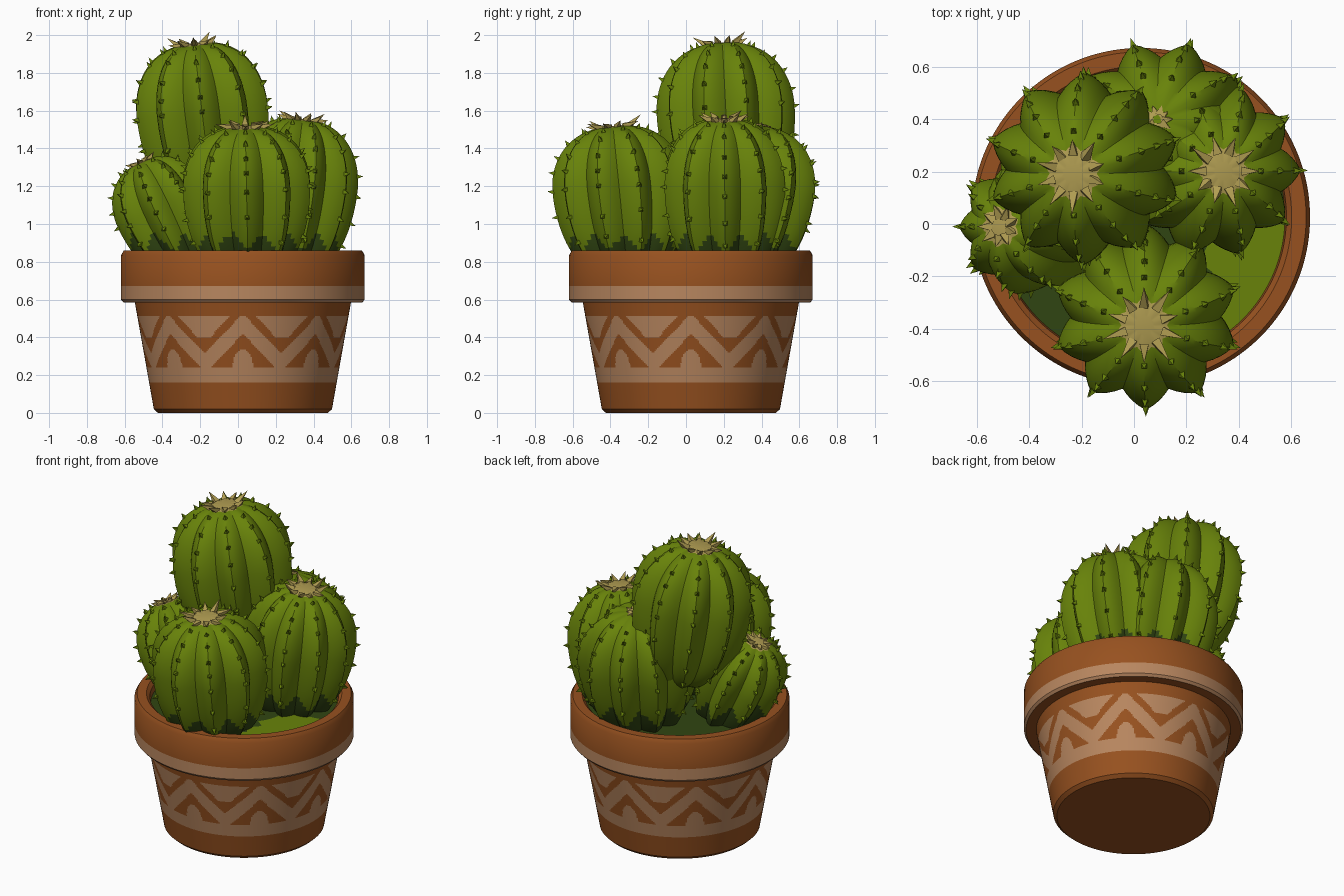
import bpy, bmesh, math, random
from mathutils import Vector

if "Cube" in bpy.data.objects:
    bpy.data.objects.remove(bpy.data.objects["Cube"])

random.seed(4)

def material(name, rgb):
    m = bpy.data.materials.new(name)
    m.diffuse_color = (*rgb, 1)
    m.use_nodes = True
    m.node_tree.nodes["Principled BSDF"].inputs["Base Color"].default_value = m.diffuse_color
    return m

GREEN = material("cactus green", (0.138, 0.226, 0.003))
DARK = material("deep green", (0.03, 0.06, 0.006))
TAN = material("straw tan", (0.44, 0.34, 0.085))
CLAY = material("terracotta", (0.31, 0.083, 0.014))
PALE = material("pale clay", (0.48, 0.24, 0.115))
CX = CY = 0.026                      # pot centre

def finish(bm, name, mats, angle):
    bmesh.ops.recalc_face_normals(bm, faces=bm.faces)
    me = bpy.data.meshes.new(name)
    bm.to_mesh(me)
    bm.free()
    for m in mats:
        me.materials.append(m)
    ob = bpy.data.objects.new(name, me)
    bpy.context.collection.objects.link(ob)
    bpy.context.view_layer.objects.active = ob
    ob.select_set(True)
    bpy.ops.object.shade_smooth_by_angle(angle=math.radians(angle))
    ob.select_set(False)
    return ob

def painted(phi, z):
    """True where the pot carries pale paint: bands, zigzag, triangles, arches."""
    if 0.16 < z < 0.24:
        return True
    if not 0.24 <= z < 0.515:
        return False
    t = ((phi + math.pi / 2) / (math.pi / 4)) % 1.0
    u = 2 * min(t, 1 - t)            # 0 at arch, 1 at hanging triangle
    zig = 0.47 - 0.21 * u
    arch = (u / 0.27) ** 2 + ((z - 0.24) / 0.095) ** 2 < 1
    return abs(z - zig) < 0.052 or z > max(zig + 0.105, 0.40) or arch

# Pot: one lathed shell with a fine painted belt
def wall(z):
    return 0.468 + 0.105 * z / 0.59
profile = [(0.0, 0.0), (0.45, 0.0), (wall(0.02), 0.02)]
profile += [(wall(z), z) for z in (0.08, 0.16)]
profile += [(wall(0.16 + 0.36 * i / 45), 0.16 + 0.36 * i / 45) for i in range(1, 46)]
profile += [(wall(0.585), 0.585), (0.632, 0.585), (0.645, 0.60), (0.645, 0.672),
            (0.645, 0.835), (0.63, 0.86), (0.575, 0.86), (0.555, 0.84), (0.545, 0.77)]
N = 400
bm = bmesh.new()
rings = []
for r, z in profile:
    if r == 0:
        rings.append([bm.verts.new((CX, CY, z))] * N)
    else:
        rings.append([bm.verts.new((CX + r * math.cos(2 * math.pi * i / N),
                                    CY + r * math.sin(2 * math.pi * i / N), z)) for i in range(N)])
for k in range(len(rings) - 1):
    a, b = rings[k], rings[k + 1]
    z = (profile[k][1] + profile[k + 1][1]) / 2
    for i in range(N):
        j = (i + 1) % N
        quad = [a[i], a[j], b[j], b[i]]
        f = bm.faces.new(list(dict.fromkeys(quad)))
        rim_band = profile[k][0] > 0.63 and 0.59 < z < 0.67
        f.material_index = int(rim_band or painted(2 * math.pi * (i + 0.5) / N, z))
finish(bm, "pot", [CLAY, PALE], 35)

# Mossy soil, lighter in the open patch at front right
bm = bmesh.new()
S, M = 48, 8
centre = bm.verts.new((CX, CY, 0.80))
prev = None
for k in range(1, M + 1):
    r = 0.552 * k / M
    ring = [bm.verts.new((CX + r * math.cos(2 * math.pi * i / S),
                          CY + r * math.sin(2 * math.pi * i / S), 0.80)) for i in range(S)]
    for i in range(S):
        j = (i + 1) % S
        bm.faces.new([prev[i], prev[j], ring[j], ring[i]] if prev else [centre, ring[i], ring[j]])
    prev = ring
for f in bm.faces:
    c = f.calc_center_median()
    f.material_index = 0 if c.x > 0.27 and c.y < 0.1 else 1
finish(bm, "soil", [GREEN, DARK], 30)

def spike(bm, base, direction, length, radius, mat):
    d = direction.normalized()
    s = d.orthogonal().normalized()
    t = d.cross(s)
    base = base - d * 0.012
    ring = [bm.verts.new(base + radius * (s * math.cos(q) + t * math.sin(q)))
            for q in (0, math.pi / 2, math.pi, 3 * math.pi / 2)]
    tip = bm.verts.new(base + d * (length + 0.012))
    for i in range(4):
        bm.faces.new([ring[i], ring[(i + 1) % 4], tip]).material_index = mat

def cactus(name, centre, R, up, low, axis, ribs, phase, crown, dark_z=0.85):
    """Ribbed egg-shaped body, spines down each ridge and a straw crown."""
    centre = Vector(centre)
    rot = Vector((0, 0, 1)).rotation_difference(Vector(axis))
    SEG = 8

    def point(a, phi, u):
        r = R * max(math.cos(a), 0) ** 0.8 * (1 - 0.19 * u ** 1.15)
        h = math.sin(a) * (up if a > 0 else low)
        return centre + rot @ Vector((r * math.cos(phi), r * math.sin(phi), h))

    bm = bmesh.new()
    a0 = -math.asin(min(0.99, (centre.z - 0.77) / low))
    a1 = math.radians(77 if crown > 0.06 else 83)
    K = 36
    angles = [a0 + (a1 - a0) * i / K for i in range(K + 1)] + [math.radians(86)]
    n = ribs * SEG
    us = [1 - abs(2 * ((i % SEG) / SEG) - 1) for i in range(n)]   # 0 ridge, 1 valley
    rings = [[bm.verts.new(point(a, phase + 2 * math.pi * i / n, us[i])) for i in range(n)]
             for a in angles]
    cap = 2 if crown > 0.06 else 0
    for k in range(K + 1):
        for i in range(n):
            j = (i + 1) % n
            f = bm.faces.new([rings[k][i], rings[k][j], rings[k + 1][j], rings[k + 1][i]])
            u = (us[i] + us[j]) / 2
            z = f.calc_center_median().z
            f.material_index = cap if k == K else int(z < dark_z + 0.11 * u)
    bm.faces.new(rings[-1]).material_index = cap
    bm.faces.new(rings[0]).material_index = 1
    # spines along ridges
    for b in range(ribs):
        phi = phase + 2 * math.pi * b / ribs
        for s in range(8):
            a = math.radians(-52 + 17 * s + random.uniform(-3, 3))
            p = point(a, phi, 0)
            if p.z < 0.88:
                continue
            out = rot @ Vector((math.cos(a) * math.cos(phi), math.cos(a) * math.sin(phi),
                                math.sin(a) + random.uniform(-0.2, 0.3)))
            spike(bm, p, out, 0.028, 0.019, 0)
    # crown spikes
    for b in range(ribs):
        phi = phase + 2 * math.pi * b / ribs
        p = centre + rot @ Vector((crown * 0.75 * math.cos(phi), crown * 0.75 * math.sin(phi), up * 0.985))
        out = rot @ Vector((math.cos(phi), math.sin(phi), random.uniform(0.15, 0.8)))
        spike(bm, p, out, crown * random.uniform(0.45, 0.75), 0.024, 2)
    finish(bm, name, [GREEN, DARK, TAN], 28)

T = math.radians(18)
cactus("tall_cactus", (-0.19, 0.21, 1.60), 0.366, 0.36, 0.54, (-0.12, -0.05, 1), 10, T, 0.115, 1.0)
cactus("front_cactus", (0.045, -0.355, 1.20), 0.353, 0.32, 0.50, (-0.02, -0.10, 1), 10, T, 0.115)
cactus("right_cactus", (0.30, 0.205, 1.21), 0.335, 0.35, 0.52, (0.12, -0.01, 1), 10, 0, 0.11)
cactus("back_cactus", (0.105, 0.345, 1.19), 0.355, 0.335, 0.50, (-0.05, 0.16, 1), 10, 0, 0.045)
cactus("small_left_cactus", (-0.40, -0.01, 1.09), 0.26, 0.265, 0.42, (-0.47, 0.0, 1), 9, math.pi, 0.065)
